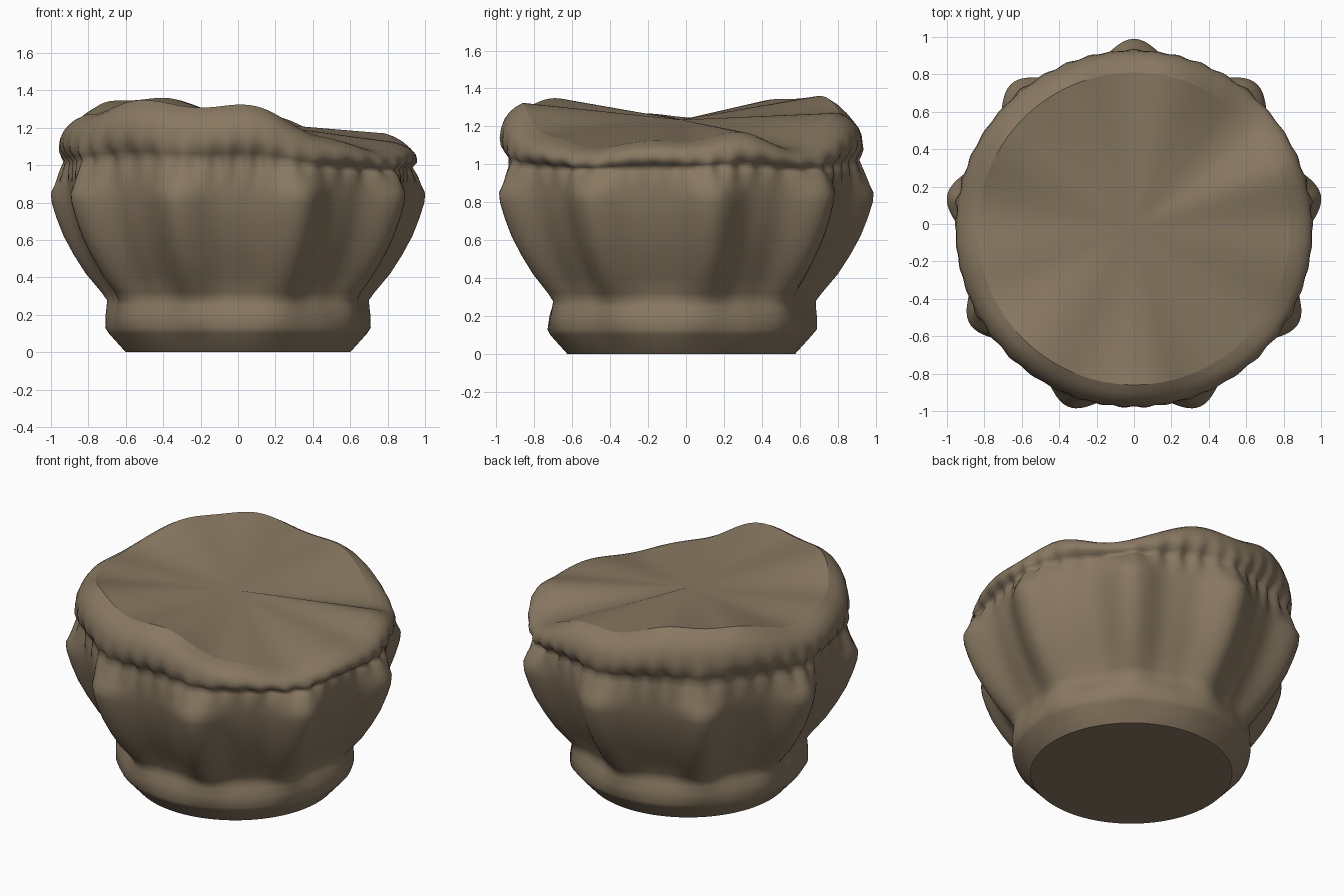
import bpy, bmesh
from math import sin, cos, pi, floor

cube = bpy.data.objects.get("Cube")
if cube:
    bpy.data.objects.remove(cube, do_unlink=True)

SEGMENTS = 270
LOBES = 9
CENTRE_Y = -0.025
CENTRE_Z = 1.235

# Uneven rim height, every 20 degrees counter-clockwise from +x
RIM = [1.12, 1.17, 1.09, 1.17, 1.27, 1.29, 1.36, 1.345, 1.29,
       1.25, 1.27, 1.32, 1.34, 1.31, 1.30, 1.16, 1.10, 1.11]

# Lower wall: height, radius between lobes, radius on the lobe ridge
WALL = [(0.0, 0.6, 0.6), (0.1, 0.69, 0.69), (0.13, 0.705, 0.715),
        (0.2, 0.695, 0.715), (0.25, 0.68, 0.71), (0.28, 0.67, 0.71),
        (0.32, 0.68, 0.74), (0.42, 0.735, 0.825), (0.52, 0.79, 0.89),
        (0.62, 0.835, 0.945), (0.72, 0.87, 0.985), (0.8, 0.89, 1.01),
        (0.85, 0.898, 1.015), (0.89, 0.902, 0.995)]

# Rolled collar: fraction of the way from neck to rim, radius, pleat depth
COLLAR = [(-0.25, 0.904, 0.008), (-0.1, 0.90, 0.013), (0.03, 0.898, 0.015),
          (0.13, 0.92, 0.014), (0.24, 0.943, 0.010), (0.38, 0.954, 0.005),
          (0.55, 0.95, 0.002), (0.7, 0.934, 0), (0.82, 0.91, 0),
          (0.92, 0.877, 0), (1.0, 0.835, 0)]


def rim_height(a):
    """Smooth periodic interpolation of the rim heights, dipping at lobes."""
    t = a / (2 * pi) * len(RIM)
    i, f = floor(t), t - floor(t)
    p0, p1, p2, p3 = (RIM[(i + k) % len(RIM)] for k in (-1, 0, 1, 2))
    height = p1 + 0.5 * f * (p2 - p0 + f * (2 * p0 - 5 * p1 + 4 * p2 - p3
                                            + f * (3 * (p1 - p2) + p3 - p0)))
    return height - 0.012 * cos(LOBES * (a - pi / 2))


def lobe(a):
    return (0.5 + 0.5 * cos(LOBES * (a - pi / 2))) ** 1.8


def add_ring(bm, point):
    """point(angle) returns radius and height."""
    verts = []
    for k in range(SEGMENTS):
        a = 2 * pi * k / SEGMENTS
        r, z = point(a)
        verts.append(bm.verts.new((r * cos(a), r * sin(a) + CENTRE_Y, z)))
    return verts


def wall_point(z, valley, ridge):
    return lambda a: (valley + (ridge - valley) * lobe(a), z)


def collar_point(f, radius, pleat):
    def point(a):
        top = rim_height(a)
        neck = 0.975 + 0.25 * (top - 1.11)
        ripple = pleat * sin(45 * a + 1.5 * sin(4 * a)) * (0.75 + 0.25 * sin(7 * a))
        swell = 0.1 * lobe(a) * max(0, 0.38 - f)
        return radius + ripple + swell, neck + f * (top - neck)
    return point


# Pot body, collar and sunken lid as one turned shell
bm = bmesh.new()
rings = [add_ring(bm, wall_point(*row)) for row in WALL]
rings += [add_ring(bm, collar_point(*row)) for row in COLLAR]
for lower, upper in zip(rings, rings[1:]):
    for k in range(SEGMENTS):
        n = (k + 1) % SEGMENTS
        bm.faces.new((lower[k], lower[n], upper[n], upper[k]))
bm.faces.new(rings[0][::-1])
hub = bm.verts.new((0, CENTRE_Y, CENTRE_Z))
for k in range(SEGMENTS):
    bm.faces.new((rings[-1][k], rings[-1][(k + 1) % SEGMENTS], hub))

# Smooth everywhere except the foot edge and the lid edge
for face in bm.faces:
    face.smooth = True
for ring in (rings[0], rings[-1]):
    for k in range(SEGMENTS):
        bm.edges.get((ring[k], ring[(k + 1) % SEGMENTS])).smooth = False

mesh = bpy.data.meshes.new("fluted_pot")
bm.to_mesh(mesh)
bm.free()
pot = bpy.data.objects.new("fluted_pot", mesh)
bpy.context.collection.objects.link(pot)

# Brown clay
colour = (0.25, 0.19, 0.122, 1)
clay = bpy.data.materials.new("brown_clay")
clay.use_nodes = True
clay.diffuse_color = colour
shader = clay.node_tree.nodes["Principled BSDF"]
shader.inputs["Base Color"].default_value = colour
shader.inputs["Roughness"].default_value = 0.8
mesh.materials.append(clay)
